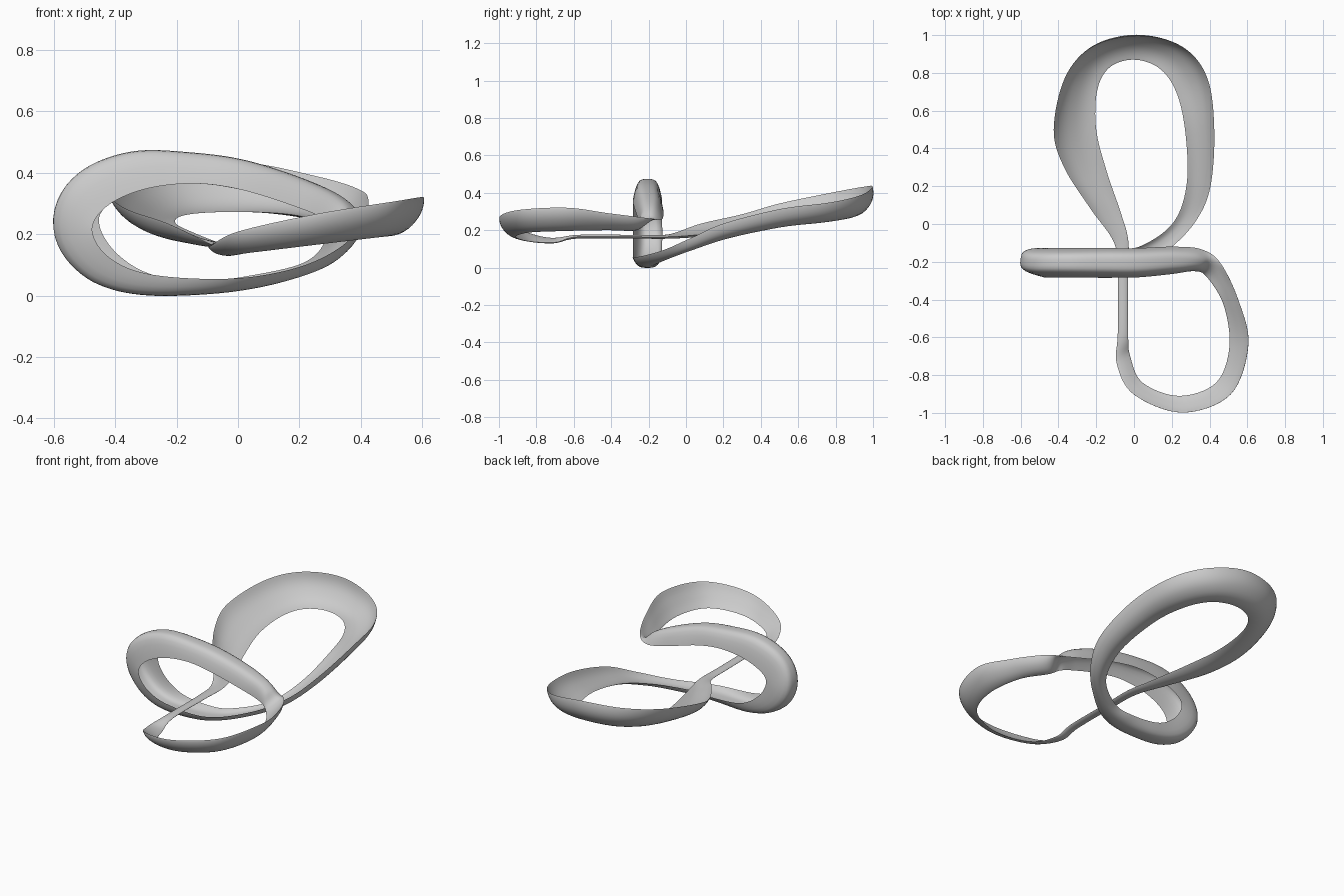
import bpy, bmesh, math
from mathutils import Vector as V

if "Cube" in bpy.data.objects:
    bpy.data.objects.remove(bpy.data.objects["Cube"])

N_SIDES, STEP, THICK = 32, 8, .010
K = []  # stations along the ribbon: one edge, other edge, cupping, squareness


def add(ax, ay, az, bx, by, bz, cup, power=2.4):
    K.append((V((ax, ay, az)), V((bx, by, bz)), -cup, power))


def soft(v, p=.85):
    return math.copysign(abs(v)**p, v)


def front_loop():
    add(.46, -.21, .265, .385, -.28, .20, .01)
    add(.555, -.41, .29, .475, -.43, .20, .012)
    for deg in (0, -45, -90, -135):
        c, s = soft(math.cos(math.radians(deg)), .9), soft(math.sin(math.radians(deg)), .9)
        ax, bx = .255 + .35 * c, .24 + .265 * c
        t = (1 + c) / 2
        add(ax, -.64 + .358 * s, .16 + .16 * t**.6,
            bx, -.65 + .26 * s, .135 + .12 * bx, .006 + .012 * t**.5)


def strand():
    add(-.091, -.74, .16, -.02, -.70, .135, .005)
    for y in (-.58, -.28):
        add(-.086, y, .165, -.031, y, .165, 0)
    add(-.105, -.10, .175, -.03, -.09, .165, .005)


def back_loop():
    add(-.23, .08, .235, -.07, .06, .175, .025)
    add(-.37, .30, .285, -.145, .28, .205, .04)
    for i in range(7):
        a = math.pi * (1 - i / 6)
        c, s = soft(math.cos(a)), soft(math.sin(a))
        ay, by = .5 + .497 * s, .5 + .37 * s
        add(.425 * c + .02 * s, ay, .22 + .215 * ay - .015 * c - .05 * max(0, c) * s,
            .035 + .235 * c - .04 * s, by, .177 + .11 * by, .042)
    add(.405, .20, .235, .28, .22, .17, .035)
    add(.33, .02, .155, .21, .01, .105, .03)
    add(.19, -.13, .09, .04, -.115, .065, .03)


def ring_loop():
    add(-.02, -.27, .055, -.10, -.13, .05, .035, 3)
    for deg in (247, 215, 180, 150, 120, 90, 60):
        c, s = math.cos(math.radians(deg)), math.sin(math.radians(deg))
        x, z = -.15 + .325 * c, .21 + .155 * s
        inset = .025 if 170 < deg < 230 else 0
        add(x, -.283, z, x + inset, -.128, z + inset / 2,
            .061 + .03 * s - .065 * min(0, c), 4.5)
    add(.20, -.265, .285, .21, -.12, .29, .08, 4)
    add(.32, -.25, .235, .36, -.135, .255, .055, 3)


for part in (front_loop, strand, back_loop, ring_loop):
    part()
N = len(K)
# The band carries a half twist, so the second lap has its edges swapped
LAPS = K + [(b, a, -c, q) for a, b, c, q in K]


def station(s):
    # smooth interpolation through neighbouring stations
    i, t = int(math.floor(s)), s - math.floor(s)
    w = ((-t + 2*t*t - t**3) / 2, (2 - 5*t*t + 3*t**3) / 2,
         (t + 4*t*t - 3*t**3) / 2, (t**3 - t*t) / 2)
    p = [LAPS[(i + j - 1) % (2 * N)] for j in range(4)]
    return [sum((p[j][k] * w[j] for j in range(1, 4)), p[0][k] * w[0]) for k in range(4)]


# Sweep a cupped lens section along the stations
bm = bmesh.new()
rings = []
for r in range(N * STEP):
    s = r / STEP
    a, b, cup, power = station(s)
    a0, b0 = station(s - .05)[:2]
    a1, b1 = station(s + .05)[:2]
    n = (b - a).cross((a1 + b1) - (a0 + b0)).normalized()
    ring = []
    for k in range(N_SIDES):
        th = 2 * math.pi * k / N_SIDES
        u, v = math.cos(th), math.sin(th)
        lift = cup * (1 - abs(u)**power) + THICK * soft(v, 1.4)
        ring.append(bm.verts.new((a + b) / 2 + (b - a) / 2 * u + n * lift))
    rings.append(ring)
half = N_SIDES // 2
rings.append(rings[0][half:] + rings[0][:half])
for p, q in zip(rings, rings[1:]):
    for k in range(N_SIDES):
        m = (k + 1) % N_SIDES
        bm.faces.new((p[k], p[m], q[m], q[k]))
bmesh.ops.recalc_face_normals(bm, faces=bm.faces)
me = bpy.data.meshes.new("twisted_ribbon")
bm.to_mesh(me)
bm.free()
ob = bpy.data.objects.new("twisted_ribbon", me)
bpy.context.collection.objects.link(ob)

# Smooth faces with crisp rims
bpy.context.view_layer.objects.active = ob
ob.select_set(True)
bpy.ops.object.shade_smooth_by_angle(angle=math.radians(50))
